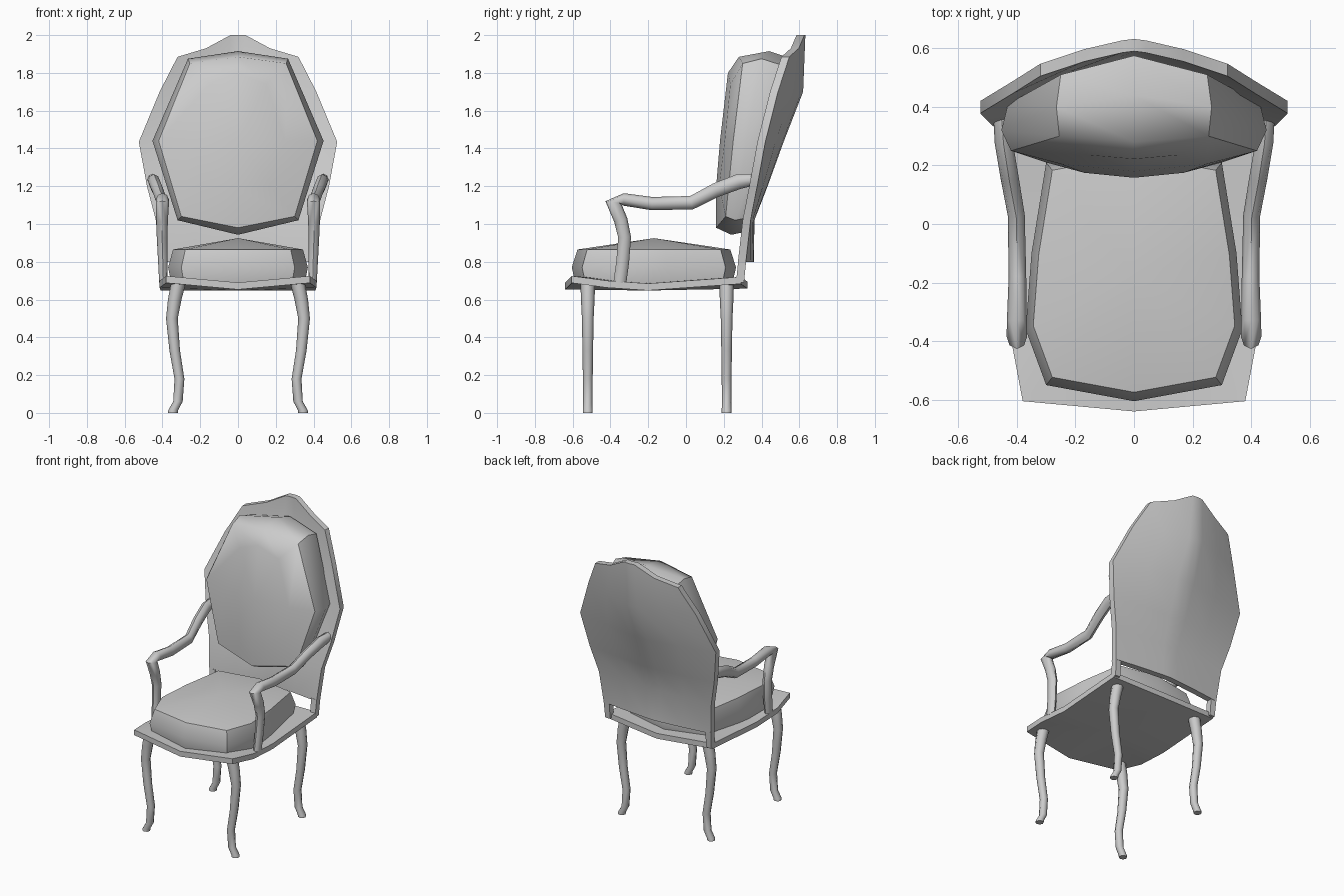
import bpy, bmesh, math
from mathutils import Vector

if "Cube" in bpy.data.objects:
    bpy.data.objects.remove(bpy.data.objects["Cube"])

mat = bpy.data.materials.new("plain_grey")
mat.diffuse_color = (0.6, 0.6, 0.6, 1)
mat.use_nodes = True
mat.node_tree.nodes["Principled BSDF"].inputs["Base Color"].default_value = mat.diffuse_color


def finish(name, bm, mirror=False, angle=35):
    bmesh.ops.remove_doubles(bm, verts=bm.verts, dist=1e-5)
    bmesh.ops.recalc_face_normals(bm, faces=bm.faces)
    me = bpy.data.meshes.new(name)
    bm.to_mesh(me)
    bm.free()
    ob = bpy.data.objects.new(name, me)
    bpy.context.collection.objects.link(ob)
    me.materials.append(mat)
    bpy.ops.object.select_all(action='DESELECT')
    ob.select_set(True)
    bpy.context.view_layer.objects.active = ob
    bpy.ops.object.shade_smooth_by_angle(angle=math.radians(angle))
    if mirror:
        ob.modifiers.new("mirror", 'MIRROR').use_mirror_merge = False
    return ob


def loft(rings, tip=None):
    """Skin closed rings; the far end is a cap or a fan to a tip point."""
    bm = bmesh.new()
    vs = [[bm.verts.new(p) for p in r] for r in rings]
    n = len(vs[0])
    for a, b in zip(vs, vs[1:]):
        for i in range(n):
            j = (i + 1) % n
            bm.faces.new((a[i], a[j], b[j], b[i]))
    bm.faces.new(vs[0])
    if tip is None:
        bm.faces.new(vs[-1])
    else:
        t = bm.verts.new(tip)
        for i in range(n):
            bm.faces.new((vs[-1][i], vs[-1][(i + 1) % n], t))
    return bm


def full(half):
    """Mirror a half outline whose ends lie on x = 0."""
    return half + [(-p[0], *p[1:]) for p in reversed(half[1:-1])]


def tube(points, radii, n=8, flat=False):
    pts = [Vector(p) for p in points]
    rings = []
    for i, (p, (ra, rb)) in enumerate(zip(pts, radii)):
        d = (pts[min(i + 1, len(pts) - 1)] - pts[max(i - 1, 0)]).normalized()
        a = Vector((1, 0, 0))
        if flat:
            b = Vector((0, 1, 0))
        else:
            a = (a - d * a.dot(d)).normalized()
            b = d.cross(a)
        rings.append([p + a * ra * math.cos(k * math.tau / n)
                      + b * rb * math.sin(k * math.tau / n) for k in range(n)])
    return loft(rings)


# Curved legs
leg = [(.345, 0, .026), (.343, .015, .026), (.318, .06, .025), (.310, .18, .026),
       (.335, .33, .028), (.350, .50, .031), (.335, .60, .036), (.315, .69, .039)]
for name, y in (("front_leg", -.52), ("back_leg", .215)):
    finish(name, tube([(x, y, z) for x, z, r in leg],
                      [(r, r) for x, z, r in leg], flat=True), mirror=True, angle=50)

# Seat board, dipping at the middle of each edge
seat = full([(0, -.64, .69), (.38, -.605, .725), (.415, -.42, .70), (.41, -.2, .685),
             (.41, .29, .72), (0, .325, .695)])
bm = bmesh.new()
top = [bm.verts.new(p) for p in seat]
low = [bm.verts.new((x, y, z - .037)) for x, y, z in seat]
ct, cl = bm.verts.new((0, -.2, .69)), bm.verts.new((0, -.2, .648))
for i in range(len(seat)):
    j = (i + 1) % len(seat)
    bm.faces.new((top[i], top[j], ct))
    bm.faces.new((low[j], low[i], cl))
    bm.faces.new((top[j], top[i], low[i], low[j]))
finish("seat_board", bm)

# Seat cushion
plan = full([(0, -.605), (.30, -.55), (.37, -.36), (.35, -.1), (.30, .21), (0, .265)])
mid = -.17
rings = [[(x * s, mid + (y - mid) * s, z) for x, y in plan]
         for z, s in ((.68, .95), (.77, 1), (.865, .93))]
finish("seat_cushion", loft(rings, (0, mid, .925)), angle=50)

# Backrest panel: rows of (z, half width, centre y, edge y), bowed backwards
rows = [(.80, .415, .318, .275), (1.02, .435, .320, .30), (1.20, .482, .39, .335),
        (1.435, .525, .475, .378), (1.70, .415, .578, .445)]
cols = [-1, -.53, -.125, 0, .125, .53, 1]
grid = []
for z, w, yc, ye in rows:
    grid.append([(w * t, yc + (ye - yc) * abs(t) ** 1.3, z) for t in cols])
crest = {0: (.59, 2.0), .125: (.585, 2.0), .53: (.555, 1.93), 1: (.505, 1.885)}
grid.append([(.32 * t, *crest[abs(t)]) for t in cols])
bm = bmesh.new()
vs = [[bm.verts.new(p) for p in r] for r in grid]
for a, b in zip(vs, vs[1:]):
    for i in range(len(cols) - 1):
        bm.faces.new((a[i], a[i + 1], b[i + 1], b[i]))
out = bmesh.ops.extrude_face_region(bm, geom=bm.faces[:])
for v in out["geom"]:
    if isinstance(v, bmesh.types.BMVert):
        v.co.y += .042
finish("backrest_panel", bm)

# Short posts joining the panel to the seat
post = [[(x, y, z) for x, y in ((.372, y0), (x1, y0), (x1, y0 + .042), (.372, y0 + .042))]
        for z, x1, y0 in ((.69, .41, .265), (.81, .415, .277))]
finish("backrest_post", loft(post), mirror=True)

# Backrest cushion
back = full([(0, .575, 1.87), (.25, .51, 1.84), (.43, .41, 1.44), (.31, .31, 1.03), (0, .32, .96)])
rim = full([(0, .44, 1.915), (.265, .40, 1.875), (.453, .32, 1.44), (.32, .26, 1.02), (0, .24, .943)])
edge = full([(0, .28, 1.885), (.255, .30, 1.85), (.42, .25, 1.44), (.30, .21, 1.04), (0, .16, .98)])
face = full([(0, .222, 1.80), (.15, .235, 1.74), (.25, .205, 1.44), (.17, .175, 1.20), (0, .158, 1.18)])
finish("backrest_cushion", loft([back, rim, edge, face], (0, .18, 1.44)), angle=50)

# Armrests with curved front supports
path = [(.452, .36, 1.235), (.445, .28, 1.225), (.425, .16, 1.18), (.402, .03, 1.113),
        (.398, -.18, 1.108), (.400, -.33, 1.13), (.400, -.385, 1.115),
        (.402, -.345, 1.02), (.402, -.325, .93), (.398, -.335, .80), (.395, -.35, .69)]
size = [(.028, .03), (.031, .04), (.031, .038), (.029, .036), (.030, .035), (.034, .033),
        (.035, .042), (.031, .036), (.028, .034), (.025, .034), (.022, .034)]
finish("armrest", tube(path, size), mirror=True, angle=50)
